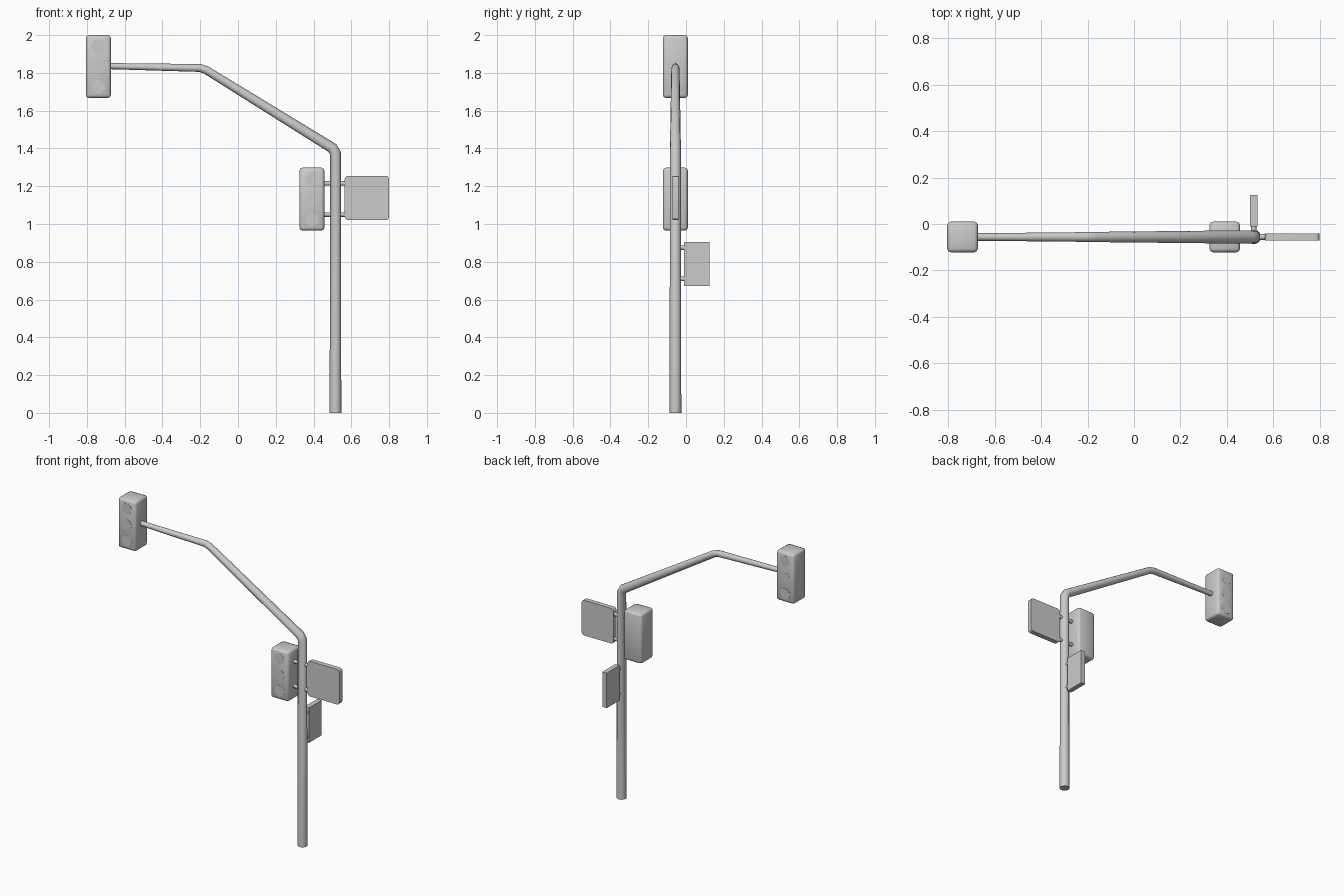
import bpy, bmesh, math
from mathutils import Vector, Matrix

if "Cube" in bpy.data.objects:
    bpy.data.objects.remove(bpy.data.objects["Cube"])

PX, PY = 0.516, -0.056  # pole axis


def finish(bm, name, angle=30):
    bmesh.ops.recalc_face_normals(bm, faces=bm.faces)
    me = bpy.data.meshes.new(name)
    bm.to_mesh(me)
    bm.free()
    ob = bpy.data.objects.new(name, me)
    bpy.context.collection.objects.link(ob)
    bpy.ops.object.select_all(action='DESELECT')
    ob.select_set(True)
    bpy.context.view_layer.objects.active = ob
    bpy.ops.object.shade_smooth_by_angle(angle=math.radians(angle))
    return ob


def tube(name, pts, sides=12):
    """Tapered tube along (x, z, radius) points in the pole plane."""
    bm = bmesh.new()
    rings = []
    P = [Vector((x, PY, z)) for x, z, r in pts]
    for i, p in enumerate(P):
        a = (p - P[i - 1]).normalized() if i else (P[1] - p).normalized()
        b = (P[i + 1] - p).normalized() if i < len(P) - 1 else a
        t = (a + b).normalized()
        side = Vector((0, 1, 0))
        up = t.cross(side)
        r = pts[i][2]
        rings.append([bm.verts.new(p + r * (math.cos(k * math.tau / sides) * side
                      + math.sin(k * math.tau / sides) * up)) for k in range(sides)])
    for A, B in zip(rings, rings[1:]):
        for k in range(sides):
            n = (k + 1) % sides
            bm.faces.new((A[k], A[n], B[n], B[k]))
    bm.faces.new(rings[0])
    bm.faces.new(rings[-1])
    return finish(bm, name, 40)


def box(name, lo, hi, bevel=0.0, segs=2, edge_test=None, angle=30):
    lo, hi = Vector(lo), Vector(hi)
    bm = bmesh.new()
    bmesh.ops.create_cube(bm, size=1, matrix=Matrix.Translation((lo + hi) / 2)
                          @ Matrix.Diagonal((*(hi - lo), 1)))
    if bevel:
        edges = [e for e in bm.edges if edge_test is None or edge_test(e)]
        bmesh.ops.bevel(bm, geom=edges, offset=bevel, segments=segs,
                        profile=0.5, affect='EDGES')
    return finish(bm, name, angle)


def rod(name, start, end, r, sides=12):
    start, end = Vector(start), Vector(end)
    d = end - start
    bm = bmesh.new()
    bmesh.ops.create_cone(bm, cap_ends=True, segments=sides, radius1=r, radius2=r,
                          depth=d.length,
                          matrix=Matrix.Translation((start + end) / 2)
                          @ d.to_track_quat('Z', 'Y').to_matrix().to_4x4())
    return finish(bm, name, 40)


def signal(name, cx, z0, z1, faces):
    """Rounded housing with three lamps on the listed sides (-1 front, 1 back)."""
    h = 0.066
    box(name + "_housing", (cx - h, PY - h, z0), (cx + h, PY + h, z1), 0.016, 2, angle=60)
    for s in faces:
        for i in range(3):
            z = (z0 + z1) / 2 + (i - 1) * 0.108
            y = PY + s * h
            rod(f"{name}_lamp", (cx, y - s * 0.01, z), (cx, y + s * 0.001, z), 0.036, 24)


# pole and bent overhead arm
tube("pole_and_arm", [
    (PX, 0, 0.031), (PX, 1.375, 0.029), (PX - 0.016, 1.402, 0.029),
    (-0.165, 1.813, 0.022), (-0.20, 1.826, 0.021), (-0.69, 1.836, 0.016)])

# overhead signal is two-sided, pole signal faces the front
signal("arm_signal", -0.739, 1.667, 2.0, (-1, 1))
signal("pole_signal", 0.391, 0.965, 1.298, (-1,))

# brackets for the pole signal and both signs
for z in (1.05, 1.215):
    rod("signal_bracket", (0.44, PY, z), (PX, PY, z), 0.012)
    rod("side_sign_bracket", (PX, PY, z), (0.575, PY, z), 0.012)
for z in (0.71, 0.875):
    rod("back_sign_bracket", (PX, PY, z), (PX, 0.0, z), 0.012)

# side sign with rounded corners, back sign with square corners
box("side_sign", (0.565, PY - 0.016, 1.02), (0.80, PY + 0.016, 1.255), 0.018, 3,
    lambda e: abs(e.verts[0].co.y - e.verts[1].co.y) > 0.001)
box("back_sign", (PX - 0.016, -0.011, 0.672), (PX + 0.016, 0.124, 0.906))
